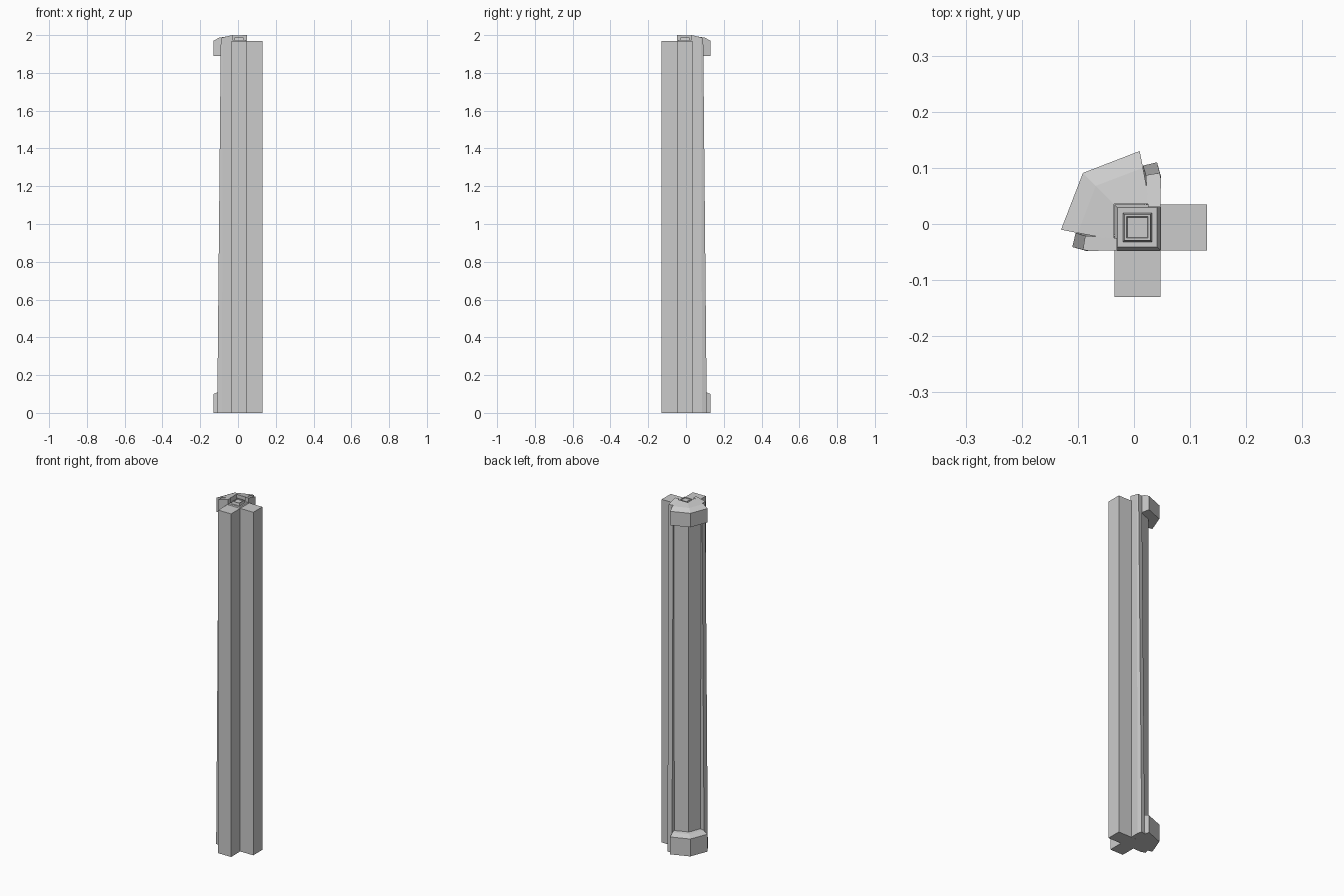
import bpy, bmesh

if "Cube" in bpy.data.objects:
    bpy.data.objects.remove(bpy.data.objects["Cube"])


def flip(p):
    """Reflect a plan point across the diagonal symmetry line y = -x."""
    return (-p[1], -p[0])


def loft(name, rings, caps=True):
    """Join rings of equal length with quads and close both ends."""
    bm = bmesh.new()
    loops = [[bm.verts.new(p) for p in ring] for ring in rings]
    n = len(loops[0])
    for a, b in zip(loops, loops[1:]):
        for i in range(n):
            j = (i + 1) % n
            bm.faces.new((a[i], a[j], b[j], b[i]))
    if caps == "collar":
        # outer three points pair with inner three as two quads
        for l in (loops[0], loops[-1]):
            bm.faces.new((l[0], l[1], l[4], l[5]))
            bm.faces.new((l[1], l[2], l[3], l[4]))
    else:
        bm.faces.new(loops[0])
        bm.faces.new(loops[-1])
    bmesh.ops.recalc_face_normals(bm, faces=bm.faces)
    me = bpy.data.meshes.new(name)
    bm.to_mesh(me)
    bm.free()
    ob = bpy.data.objects.new(name, me)
    bpy.context.collection.objects.link(ob)
    return ob


def square(h, z):
    c = 0.006
    return [(c - h, -c - h, z), (c + h, -c - h, z), (c + h, -c + h, z), (c - h, -c + h, z)]


def at(points, z):
    return [(x, y, z) for x, y in points]


# central square post with stepped, bevelled top
loft("center_post", [square(h, z) for h, z in (
    (0.041, 0), (0.041, 1.962), (0.035, 1.974), (0.026, 1.974),
    (0.023, 1.988), (0.019, 1.988), (0.018, 1.984))])

# two straight square arms
arm = [(0.047, -0.047), (0.13, -0.047), (0.13, 0.035), (0.047, 0.035)]
for name, pts in (("right_arm", arm), ("front_arm", [flip(p) for p in arm])):
    loft(name, [at(pts, 0), at(pts, 1.97)])

# two thin tapering fins with sloped tops
fin_low = [(0.016, 0.104), (0.041, 0.110), (0.048, 0.085), (0.047, 0.030), (0.022, 0.030)]
fin_top = [(0.021, 0.087), (0.046, 0.091), (0.048, 0.080), (0.047, 0.030), (0.025, 0.030)]
fin_z = (1.985, 1.985, 1.988, 2.0, 2.0)
for name, f in (("back_fin", lambda p: p), ("left_fin", flip)):
    loft(name, [at(map(f, fin_low), 0),
                [(*f(p), z) for p, z in zip(fin_top, fin_z)]])

# ridged corner shaft behind the post
shaft = [(0.02, 0.08), (-0.053, 0.053), (-0.08, -0.02), (-0.03, -0.02), (-0.03, 0.03), (0.02, 0.03)]
loft("corner_shaft", [at(shaft, 0), at(shaft, 1.95)], "collar")


# flared collars at the head and foot of the shaft
def collar_ring(end, ridge, z_out, z_in):
    inner = (0.028, 0.036)
    out = [end, (-ridge, ridge), flip(end)]
    return at(out, z_out) + at([flip(inner), (-0.036, 0.036), inner], z_in)


wide, mid = ((0.01, 0.13), 0.091), ((0.016, 0.10), 0.068)
loft("head_collar", [collar_ring(*wide, 1.89, 1.89), collar_ring(*wide, 1.97, 1.97),
                     collar_ring(*mid, 1.986, 1.997)], "collar")
loft("foot_collar", [collar_ring(*wide, 0, 0), collar_ring(*wide, 0.10, 0.10),
                     collar_ring(*mid, 0.112, 0.12)], "collar")
